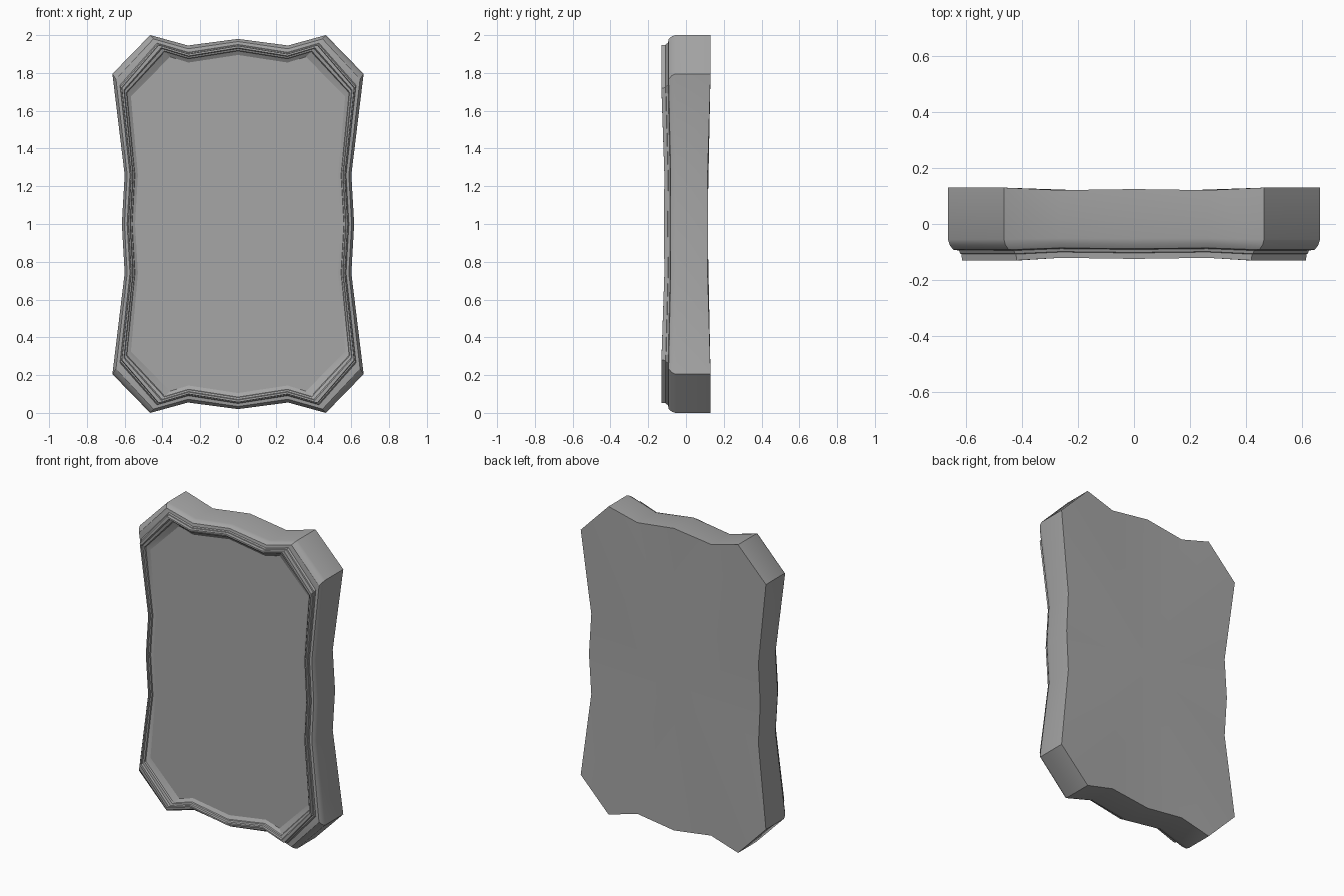
import bpy, bmesh, math
from mathutils import Vector

cube = bpy.data.objects.get("Cube")
if cube:
    bpy.data.objects.remove(cube, do_unlink=True)

grey = bpy.data.materials.new("plain_grey")
grey.use_nodes = True
COLOUR = (0.38, 0.38, 0.38, 1)
grey.diffuse_color = COLOUR
grey.node_tree.nodes["Principled BSDF"].inputs["Base Color"].default_value = COLOUR

# Quarter outlines (x, height from the middle), from top centre to side middle
OUTER = [(0, .98), (.265, .945), (.465, 1), (.665, .795), (.6, .26), (.615, 0)]
RIDGE = [(0, .943), (.262, .9), (.42, .947), (.615, .72), (.565, .26), (.58, 0)]
INNER = [(0, .895), (.262, .855), (.36, .885), (.567, .675), (.53, .26), (.545, 0)]
# The moulding is thinner where the outline waists in
DEPTH = [.96, .93, 1, 1, .88, .9]
PANEL_Y = -.088


def full_loop(quarter):
    """Mirror a quarter list of vectors into a closed loop."""
    half = quarter + [Vector((p.x, p.y, -p.z)) for p in quarter[-2::-1]]
    return half + [Vector((-p.x, p.y, p.z)) for p in half[-2:0:-1]]


def ring(bm, start, end, t, y, scaled=True):
    """Add a ring of vertices blended between two outlines."""
    quarter = []
    for a, b, s in zip(start, end, DEPTH):
        p = Vector(a).lerp(Vector(b), t)
        quarter.append(Vector((p.x, y * s if scaled else y, p.y)))
    return [bm.verts.new(p + Vector((0, 0, 1))) for p in full_loop(quarter)]


def bridge(bm, a, b):
    n = len(a)
    for i in range(n):
        j = (i + 1) % n
        bm.faces.new((a[i], a[j], b[j], b[i]))


def finish(bm, name):
    bmesh.ops.recalc_face_normals(bm, faces=bm.faces)
    mesh = bpy.data.meshes.new(name)
    bm.to_mesh(mesh)
    bm.free()
    mesh.materials.append(grey)
    obj = bpy.data.objects.new(name, mesh)
    bpy.context.collection.objects.link(obj)
    bpy.ops.object.select_all(action='DESELECT')
    obj.select_set(True)
    bpy.context.view_layer.objects.active = obj
    bpy.ops.object.shade_smooth_by_angle(angle=math.radians(30))
    return obj


# Frame: body, chamfer, stepped ridge and inner slope, closed by the back
bm = bmesh.new()
rings = [ring(bm, OUTER, RIDGE, t, y) for t, y in
         [(0, .13), (0, -.055), (.12, -.075), (.38, -.092), (.8, -.095),
          (.88, -.106), (.97, -.108), (1, -.13)]]
rings += [ring(bm, RIDGE, INNER, t, y) for t, y in
          [(.22, -.13), (.3, -.119), (.5, -.115), (.56, -.106)]]
rings.append(ring(bm, RIDGE, INNER, 1, PANEL_Y, scaled=False))
for a, b in zip(rings, rings[1:]):
    bridge(bm, a, b)
centre = bm.verts.new((0, .114, 1))
back = rings[0]
for i, v in enumerate(back):
    bm.faces.new((v, back[(i + 1) % len(back)], centre))
finish(bm, "frame")

# Flat panel closing the front opening
bm = bmesh.new()
face = bm.faces.new(ring(bm, RIDGE, INNER, 1, PANEL_Y, scaled=False))
face.normal_update()
if face.normal.y > 0:
    face.normal_flip()
mesh_faces = bmesh.ops.triangulate(bm, faces=[face])
panel = bpy.data.meshes.new("front_panel")
bm.to_mesh(panel)
bm.free()
panel.materials.append(grey)
bpy.context.collection.objects.link(bpy.data.objects.new("front_panel", panel))
